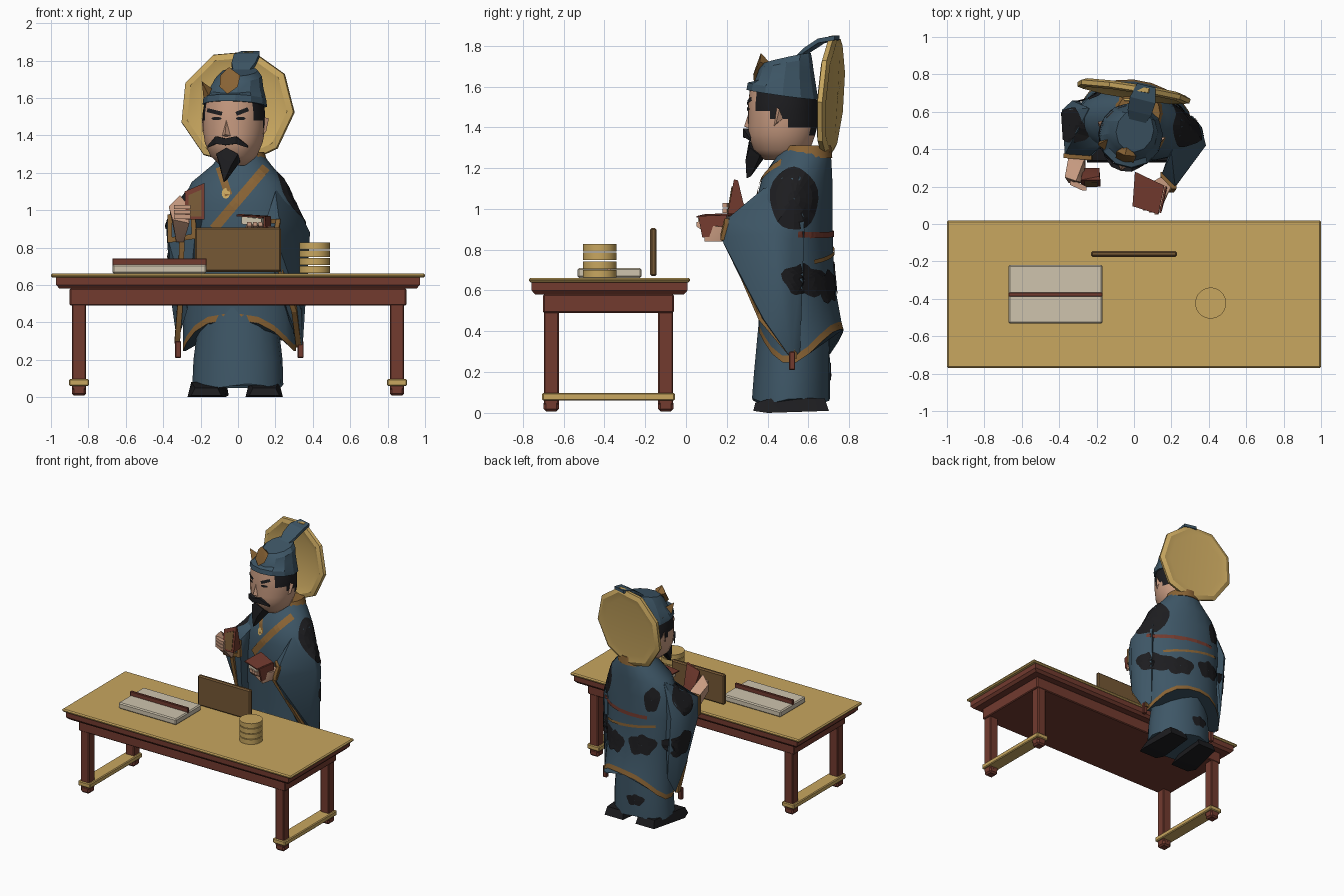
import bpy, bmesh, math
from mathutils import Vector, Matrix
from mathutils.bvhtree import BVHTree

if "Cube" in bpy.data.objects:
    bpy.data.objects.remove(bpy.data.objects["Cube"])

def mat(name, r, g, b):
    m = bpy.data.materials.new(name)
    m.diffuse_color = (r, g, b, 1)
    m.use_nodes = True
    m.node_tree.nodes["Principled BSDF"].inputs["Base Color"].default_value = m.diffuse_color
    return m

GOLD = mat("gold", .58, .385, .115)
RED = mat("dark_red", .17, .043, .028)
BROWN = mat("brown", .18, .098, .036)
PAPER = mat("paper", .62, .55, .42)
BLUE = mat("slate_blue", .048, .094, .134)
TRIM = mat("ochre_trim", .25, .125, .035)
SKIN = mat("skin", .58, .33, .22)
BLACK = mat("black", .012, .012, .014)

def finish(name, bm, mats, angle=35, yaw=0.0):
    bmesh.ops.recalc_face_normals(bm, faces=bm.faces)
    if yaw:
        c = Matrix.Translation((0, .52, 0))
        bm.transform(c @ Matrix.Rotation(math.radians(yaw), 4, 'Z') @ c.inverted())
    me = bpy.data.meshes.new(name)
    bm.to_mesh(me)
    bm.free()
    for m in (mats if isinstance(mats, list) else [mats]):
        me.materials.append(m)
    if angle:
        me.shade_smooth()
        me.set_sharp_from_angle(angle=math.radians(angle))
    ob = bpy.data.objects.new(name, me)
    bpy.context.collection.objects.link(ob)
    return ob

def box(name, x0, x1, y0, y1, z0, z1, m, bev=.006):
    bm = bmesh.new()
    bmesh.ops.create_cube(bm, size=1)
    bm.transform(Matrix.Translation(((x0+x1)/2, (y0+y1)/2, (z0+z1)/2))
                 @ Matrix.Diagonal((x1-x0, y1-y0, z1-z0, 1)))
    ob = finish(name, bm, m, 0)
    b = ob.modifiers.new("bevel", 'BEVEL')
    b.width, b.segments = bev, 1
    return ob

def hull(name, pts, m, yaw=0, angle=35):
    bm = bmesh.new()
    r = bmesh.ops.convex_hull(bm, input=[bm.verts.new(p) for p in pts])
    junk = {g for g in r["geom_interior"] + r["geom_unused"] if isinstance(g, bmesh.types.BMVert)}
    bmesh.ops.delete(bm, geom=list(junk), context='VERTS')
    return finish(name, bm, m, angle, yaw)

def loft(name, rings, n, mats, yaw=0, warp=None, rule=None, angle=40):
    """rings: (z, cx, cy, rx, ry); warp shifts z by ring and angle; rule picks a material"""
    bm = bmesh.new()
    loops = []
    for i, (z, cx, cy, rx, ry) in enumerate(rings):
        loop = []
        for k in range(n):
            a = 2*math.pi*(k + .5)/n
            dz = warp(i, a) if warp else 0
            loop.append(bm.verts.new((cx+rx*math.cos(a), cy+ry*math.sin(a), z+dz)))
        loops.append(loop)
    for i in range(len(loops)-1):
        for k in range(n):
            j = (k+1) % n
            f = bm.faces.new((loops[i][k], loops[i][j], loops[i+1][j], loops[i+1][k]))
            if rule:
                f.material_index = rule(i, f.calc_center_median())
    bm.faces.new(loops[0])
    bm.faces.new(loops[-1])
    return finish(name, bm, mats, angle, yaw)

# ---- table
box("table_top", -1, 1, -.77, .02, .64, .662, GOLD, .008)
hull("table_band", [(sx*(.972-d), -.375+sy*(.382-d), z) for sx in (-1, 1) for sy in (-1, 1)
                    for z, d in ((.64, 0), (.60, 0), (.58, .018))], RED, 0, 0)
box("table_apron", -.9, .9, -.70, -.06, .49, .582, RED)
for s in (-1, 1):
    for y in (-.66, -.10):
        x = s*.85
        box("table_leg", x-.037, x+.037, y-.037, y+.037, .04, .50, RED)
        box("table_foot", x-.038, x+.038, y-.038, y+.038, .008, .06, RED, .012)
    box("leg_stretcher", s*.85-.053, s*.85+.053, -.705, -.055, .06, .098, GOLD)

# ---- things on the table
box("book", -.672, -.168, -.532, -.218, .662, .71, PAPER, .008)
box("book_ribbon", -.672, -.168, -.387, -.367, .70, .742, RED, .003)
box("writing_board", -.23, .23, -.176, -.144, .67, .907, BROWN, .009)
for i in range(4):
    z = .664 + i*.0422
    loft("coin", [(z, .41, -.423, .083, .083), (z+.037, .41, -.423, .083, .083)], 24, GOLD)

# ---- robe, skirt and shoes
YAW = -11
robe = loft("robe", [(.41, 0, .565, .305, .205), (.445, 0, .56, .305, .20), (.58, 0, .545, .30, .19),
    (.72, 0, .535, .31, .185), (.88, 0, .53, .32, .185), (1.03, 0, .53, .31, .185),
    (1.15, 0, .545, .255, .17), (1.24, .01, .575, .16, .14), (1.30, .01, .59, .11, .115)],
    20, [BLUE, TRIM], YAW, lambda i, a: -.17*abs(math.cos(a))**3 if i < 2 else 0,
    lambda i, c: int(i == 0))
loft("collar", [(1.25, .01, .59, .14, .13), (1.31, .01, .595, .115, .12)], 16, TRIM, YAW)
skirt = loft("skirt", [(.06, 0, .515, .245, .19), (.2, 0, .52, .24, .185), (.48, 0, .53, .205, .17)],
             18, BLUE, YAW, lambda i, a: .012*math.sin(4*a) if i == 0 else 0)
for s, x, t in (("left", -.13, -.04), ("right", .14, .0)):
    hull("shoe_" + s, [(x+t*(y < .5)+a*w, y, z) for a in (-1, 1) for w, y, z in
         ((.08, .33, .01), (.10, .40, .0), (.08, .70, .01), (.06, .34, .05), (.08, .45, .08), (.07, .68, .07))], BLACK)

# ---- sleeves
sl = hull("sleeve_left", [(-.24, .62, 1.15), (-.15, .44, 1.10), (-.385, .61, .92), (-.37, .37, .97), (-.24, .36, .97),
    (-.23, .36, .86), (-.37, .37, .83), (-.355, .50, .50), (-.27, .44, .47), (-.325, .60, .29), (-.30, .66, .42), (-.33, .66, .9)], BLUE)
sr = hull("sleeve_right", [(.25, .56, 1.16), (.2, .38, 1.10), (.385, .42, .88), (.36, .52, .85), (.22, .20, .95), (.15, .27, .95),
    (.20, .17, .86), (.15, .25, .82), (.34, .38, .46), (.26, .36, .47), (.345, .52, .26), (.30, .56, .30), (.31, .58, .9)], BLUE)

def bar(name, pts, w, m):
    """chain of slim square rods through the points"""
    for a, b in zip(pts, pts[1:]):
        hull(name, [Vector(p) + Vector((i, j, k))*w for p in (a, b)
                    for i in (-1, 1) for j in (-1, 1) for k in (-1, 1)], m)

bar("sleeve_edge_left", [(-.30, .36, .84), (-.31, .46, .49), (-.325, .57, .30)], .014, TRIM)
bar("sleeve_edge_right", [(.175, .21, .84), (.30, .37, .47), (.325, .53, .28)], .014, TRIM)
bar("cuff_left", [(-.365, .365, .965), (-.24, .355, .965), (-.235, .355, .86), (-.365, .365, .84), (-.365, .365, .965)], .012, TRIM)
bar("cuff_right", [(.155, .265, .94), (.215, .20, .94), (.20, .18, .86), (.155, .25, .83), (.155, .265, .94)], .012, TRIM)
for x in (-.32, .335):
    box("hem_tassel", x-.016, x+.016, .505, .535, .21, .30, RED, .004)

# ---- hands and what they hold
hull("hand_left", [(-.35, .36, .95), (-.26, .36, .95), (-.37, .25, 1.02), (-.27, .22, 1.03), (-.31, .23, 1.08),
                   (-.35, .22, .95), (-.26, .22, .93), (-.29, .34, .83), (-.33, .34, .83)], SKIN)
hull("hand_right", [(.16, .26, .91), (.20, .20, .91), (.14, .09, .92), (.04, .11, .91), (.05, .2, .93),
                    (.04, .12, .88), (.15, .09, .84), (.18, .2, .84)], SKIN)
for i in range(3):
    bar("finger_left", [(-.33, .22, .965+i*.026), (-.265, .19, .965+i*.026)], .011, SKIN)
    bar("finger_right", [(.13-i*.03, .10, .90), (.12-i*.03, .062+i*.01, .925)], .011, SKIN)
hull("held_case", [(-.28, .20, .95), (-.18, .20, .95), (-.285, .235, 1.10), (-.18, .235, 1.145),
                   (-.27, .30, .95), (-.185, .30, .95), (-.185, .255, 1.14)], RED)
hull("held_case_panel", [(x, y-.005+d, z) for x, y, z in ((-.265, .204, .965), (-.195, .204, .965), (-.195, .228, 1.11), (-.265, .226, 1.08))
                         for d in (0, .005)], BROWN)
hull("held_book_pages", [(.02, .10, .925), (.125, .06, .92), (.155, .20, .92), (.02, .26, .94),
                         (.02, .10, .965), (.125, .06, .955), (.155, .20, .96), (.02, .26, .97)], PAPER)
hull("held_book_cover", [(-.008, .095, .967), (.13, .052, .957), (.162, .205, .962), (.005, .28, .972),
                         (-.008, .095, .975), (.13, .052, .965), (.162, .205, .97), (.005, .28, .98)], RED)
hull("held_book_side", [(.135, .06, .965), (.165, .20, .97), (.165, .19, .87), (.14, .08, .86),
                        (.145, .06, .965), (.175, .20, .97), (.178, .19, .87), (.152, .08, .86)], RED)

# ---- head
HY = -14
loft("neck", [(1.18, 0, .52, .08, .08), (1.32, 0, .52, .09, .09)], 12, SKIN, YAW)
head = loft("head", [(1.24, -.01, .46, .07, .08), (1.29, -.01, .465, .125, .14), (1.36, -.01, .465, .155, .165),
    (1.40, -.01, .47, .162, .17), (1.44, -.01, .47, .167, .17), (1.48, -.01, .47, .168, .17), (1.52, -.01, .47, .168, .17),
    (1.60, -.01, .47, .155, .16)],
    24, [SKIN, BLACK], HY, None, lambda i, c: int(c.y > .385 and c.z > 1.485-(c.y-.41)*.5), 50)
loft("cap", [(1.56, -.005, .47, .172, .176), (1.595, -.005, .47, .168, .170), (1.65, 0, .48, .145, .145),
    (1.71, .01, .49, .125, .13), (1.74, .01, .50, .10, .115)], 12, BLUE, HY,
    lambda i, a: -.025*math.sin(a) if i < 2 else .025*math.sin(a), None, 25)
hull("cap_ornament", [(-.055, .335, 1.66), (.045, .335, 1.66), (-.01, .325, 1.62), (-.06, .37, 1.72), (.05, .37, 1.72),
                      (-.01, .36, 1.765), (-.01, .42, 1.70)], TRIM, HY)
hull("cap_side_tab", [(-.16, .40, 1.60), (-.12, .36, 1.61), (-.165, .38, 1.69), (-.12, .42, 1.65)], TRIM, HY)
# ribbon rising from the cap in three bends
rib = [(.54, 1.74, .04), (.60, 1.79, .065), (.67, 1.835, .07), (.75, 1.85, .05)]
for (y0, z0, w0), (y1, z1, w1) in zip(rib, rib[1:]):
    hull("cap_ribbon", [(.01+s*w, y, z+d) for y, z, w in ((y0, z0, w0), (y1, z1, w1))
                        for s in (-1, 1) for d in (-.022, 0)], BLUE, HY)
hull("nose", [(-.01, .305, 1.49), (-.04, .31, 1.395), (.02, .31, 1.395), (-.01, .275, 1.405), (-.01, .32, 1.385)], SKIN, HY)
for s in (-1, 1):
    hull("ear", [(-.01+s*x, y, z) for x, y, z in ((.155, .46, 1.40), (.155, .47, 1.50), (.175, .48, 1.42),
                                                (.185, .50, 1.49), (.16, .51, 1.44))], SKIN, HY)
    bar_pts = [(-.01, .285, 1.365), (-.01+s*.055, .295, 1.375), (-.01+s*.11, .335, 1.34)]
    for (a, b), (u, v) in zip(zip(bar_pts, bar_pts[1:]), ((.018, .02), (.02, .006))):
        hull("moustache", [Vector(p) + Vector((0, j*w*.6, k*w)) for p, w in ((a, u), (b, v))
                           for j in (-1, 1) for k in (-1, 1)], BLACK, HY)
hull("beard", [(-.07, .32, 1.30), (.05, .32, 1.30), (-.01, .30, 1.335), (-.07, .37, 1.26), (.05, .37, 1.26),
               (-.01, .39, 1.28), (-.02, .285, 1.15), (-.01, .31, 1.16), (-.04, .29, 1.24), (.02, .29, 1.24)], BLACK, HY)

# ---- round gold hat hanging behind the head
bm = bmesh.new()
prof = [(0, 0), (.22, .0), (.275, -.022), (.308, -.014), (.312, .010), (.28, .024), (.23, .016), (.0, .036)]
vs = [bm.verts.new((r, y, 0)) for r, y in prof]
es = [bm.edges.new(p) for p in zip(vs, vs[1:])]
bmesh.ops.spin(bm, geom=vs+es, cent=(0, 0, 0), axis=(0, 1, 0), angle=2*math.pi, steps=9)
bmesh.ops.remove_doubles(bm, verts=bm.verts, dist=.0005)
bm.transform(Matrix.Translation((-.005, .708, 1.55)) @ Matrix.Rotation(math.radians(-9), 4, 'Z')
             @ Matrix.Rotation(math.radians(-4), 4, 'X') @ Matrix.Rotation(math.radians(5), 4, 'Y'))
finish("round_hat", bm, GOLD, 30)
hull("hat_strap", [(-.05, .64, 1.22), (.06, .64, 1.22), (-.07, .70, 1.28), (.07, .68, 1.28), (-.05, .66, 1.32), (.05, .66, 1.32)], GOLD)

# ---- thin plates laid on the cloth and face
def tree(ob):
    return BVHTree.FromPolygons([v.co for v in ob.data.vertices], [p.vertices for p in ob.data.polygons])
TREES = [tree(o) for o in (robe, skirt, sl, sr, head)]
SIDES = {"front": (0, 1), "back": (0, -1), "right": (-1, 0), "left": (1, 0)}

def plate(name, side, grid, m, closed=False):
    """grid of (u, z) points dropped on the nearest surface seen from a side"""
    dx, dy = SIDES[side]
    d = Vector((dx, dy, 0))
    bm = bmesh.new()
    rows = []
    for row in grid:
        out = []
        for u, z in row:
            o = (Vector((u, .5, z)) if dy else Vector((0, u, z))) - d*3
            hits = [h for h in (t.ray_cast(o, d) for t in TREES) if h[0]]
            out.append(bm.verts.new(min(hits, key=lambda h: h[3])[0] - d*.006) if hits else None)
        rows.append(out)
    for r, q in zip(rows, rows[1:]):
        for k in range(len(r) if closed else len(r)-1):
            j = (k+1) % len(r)
            c = (r[k], r[j], q[j], q[k])
            if None not in c and max((a.co-b.co).length for a in c for b in c) < .12:
                f = bm.faces.new(c)
                f.normal_update()
                if f.normal.dot(d) > 0:
                    f.normal_flip()
    me = bpy.data.meshes.new(name)
    bm.to_mesh(me)
    me.materials.append(m)
    bpy.context.collection.objects.link(bpy.data.objects.new(name, me))

def blob(name, side, u, z, ru, rz, m, wob=.0, n=24):
    plate(name, side, [[(u+ru*s*w*math.cos(a), z+rz*s*w*math.sin(a)) for a, w in
          ((t, 1+wob*(math.sin(2*t+2)+.6*math.sin(5*t))) for t in (2*math.pi*k/n for k in range(n)))]
          for s in (.02, .25, .5, .75, 1)], m, True)

def stripe(name, side, a, b, w, m):
    a, b = Vector(a), Vector(b)
    n = (b-a).orthogonal().normalized()*w/2
    plate(name, side, [[a.lerp(b, t/14)+n*k for k in (-1, 0, 1)] for t in range(15)], m)

stripe("lapel_right", "front", (.15, 1.23), (-.13, .90), .05, TRIM)
stripe("lapel_left", "front", (-.10, 1.23), (-.05, 1.08), .04, TRIM)
blob("clasp", "front", -.065, 1.09, .022, .028, GOLD)
blob("patch", "right", .53, 1.05, .115, .16, BLACK, .04)
blob("patch", "right", .58, .65, .09, .09, BLACK, .2)
blob("patch", "left", .53, 1.0, .09, .11, BLACK, .05)
blob("patch", "left", .57, .68, .09, .11, BLACK, .15)
blob("patch", "back", .13, .62, .085, .09, BLACK, .2)
blob("patch", "back", -.12, .66, .09, .09, BLACK, .2)
blob("patch", "back", -.19, 1.02, .05, .10, BLACK, .1)
blob("patch", "back", -.05, .2, .06, .05, BLACK, .2)
stripe("belt_back", "back", (-.16, .88), (.26, .87), .028, RED)
stripe("belt_side", "right", (.55, .875), (.70, .87), .028, RED)
stripe("sash_back", "back", (-.22, .82), (.24, .74), .02, TRIM)
for a, b in (((-.165, 1.535), (-.085, 1.515)), ((-.01, 1.515), (.055, 1.54))):
    stripe("eyebrow", "front", a, b, .022, BLACK)
for x in (-.115, .015):
    blob("eye", "front", x, 1.49, .026, .009, BLACK)
